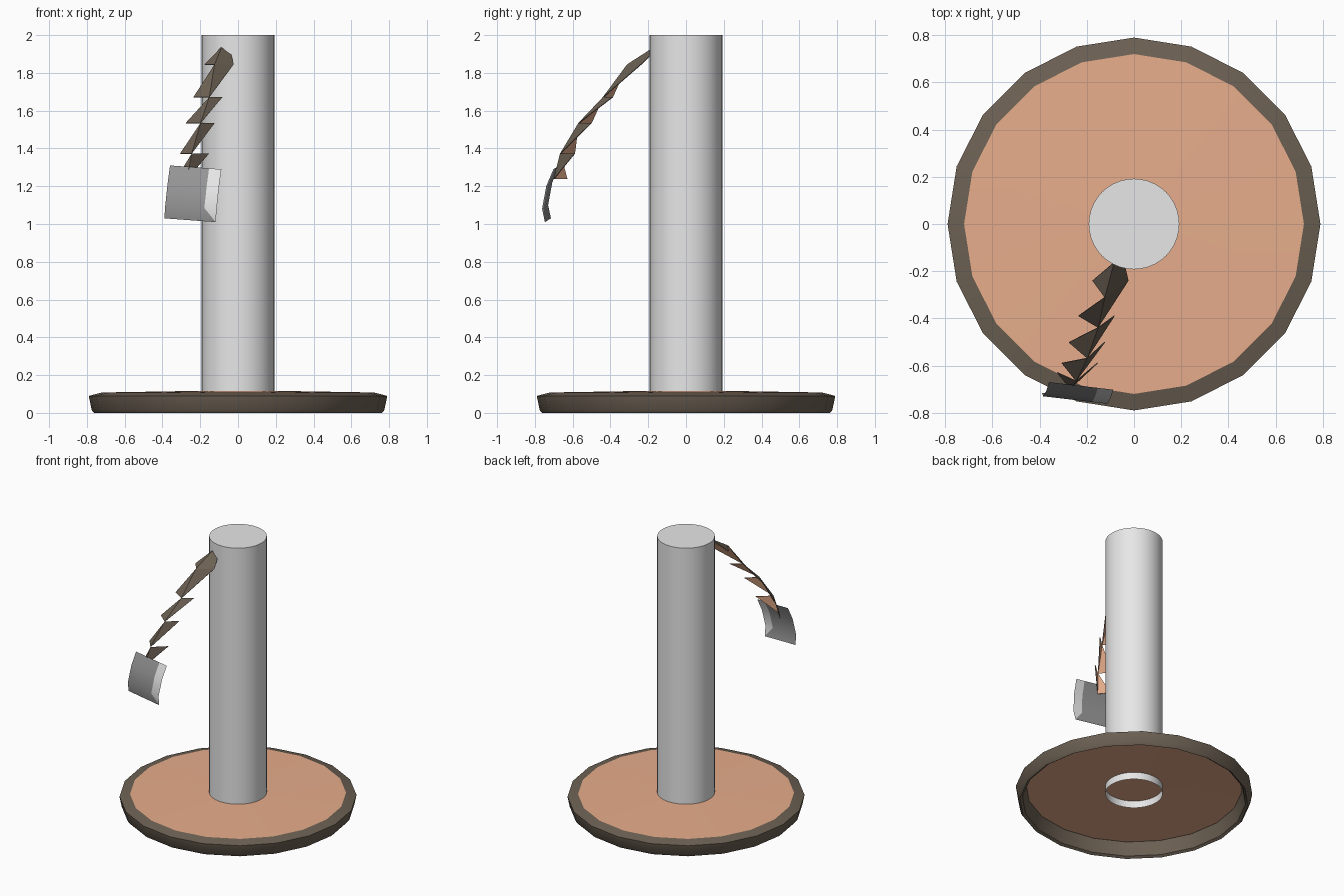
import bpy, bmesh, math
from mathutils import Vector

if "Cube" in bpy.data.objects:
    bpy.data.objects.remove(bpy.data.objects["Cube"])


def material(name, rgb):
    m = bpy.data.materials.new(name)
    m.diffuse_color = (*rgb, 1)
    m.use_nodes = True
    m.node_tree.nodes["Principled BSDF"].inputs["Base Color"].default_value = m.diffuse_color
    return m


PALE = material("pale grey", (0.80, 0.80, 0.80))
GREY = material("mid grey", (0.30, 0.30, 0.30))
TAN = material("warm tan", (0.80, 0.42, 0.26))
BROWN = material("dark brown", (0.15, 0.118, 0.087))


def make(name, verts, faces, mats, indices=None, smooth=False, fix_normals=True):
    me = bpy.data.meshes.new(name)
    me.from_pydata([tuple(v) for v in verts], [], faces)
    for m in mats:
        me.materials.append(m)
    for i, p in enumerate(me.polygons):
        p.material_index = indices[i] if indices else 0
    if fix_normals:
        bm = bmesh.new()
        bm.from_mesh(me)
        bmesh.ops.recalc_face_normals(bm, faces=bm.faces)
        bm.to_mesh(me)
        bm.free()
    ob = bpy.data.objects.new(name, me)
    bpy.context.collection.objects.link(ob)
    if smooth:
        bpy.ops.object.select_all(action='DESELECT')
        bpy.context.view_layer.objects.active = ob
        ob.select_set(True)
        bpy.ops.object.shade_smooth_by_angle(angle=math.radians(30))
    return ob


def lathe(name, profile, sides, mat, cap=False, fix_normals=True):
    """Spin (radius, height) points around z; optionally cap the last ring."""
    verts = [(r * math.cos(2 * math.pi * k / sides), r * math.sin(2 * math.pi * k / sides), z)
             for r, z in profile for k in range(sides)]
    faces = []
    for j in range(len(profile) - 1):
        for k in range(sides):
            n = (k + 1) % sides
            faces.append((j * sides + k, j * sides + n, (j + 1) * sides + n, (j + 1) * sides + k))
    if cap:
        faces.append(tuple((len(profile) - 1) * sides + k for k in range(sides)))
    return make(name, verts, faces, [mat], smooth=True, fix_normals=fix_normals)


# Base: shallow tan top inside a brown rim that is hollow underneath
lathe("base_rim", [(0.72, 0.108), (0.79, 0.09), (0.775, 0.015), (0.762, 0.0),
                   (0.745, 0.012), (0.72, 0.106)], 20, BROWN)
lathe("base_top", [(0.72, 0.108), (0.19, 0.117), (0.05, 0.119)], 20, TAN, cap=True, fix_normals=False)

# Post: open at the bottom, poking through the base
lathe("post", [(0.192, 0.065), (0.192, 2.0)], 40, PALE, cap=True)

# Strand: folded ribbon with a ridge, left teeth pointing down and right teeth up
ridge = [(-0.085, -0.165, 1.94), (-0.124, -0.312, 1.845), (-0.152, -0.44, 1.672),
         (-0.198, -0.57, 1.535), (-0.245, -0.667, 1.373), (-0.27, -0.70, 1.24)]
tips = [(-0.10, -0.24, 1.845), (-0.159, -0.39, 1.672), (-0.20, -0.502, 1.535),
        (-0.23, -0.59, 1.373), (-0.25, -0.63, 1.24)]        # midpoint between each pair
left = [(x - 0.077, y, z) for x, y, z in tips]
right = [(x + 0.077, y, z) for x, y, z in tips]
verts = ridge + left + right + [(-0.04, -0.17, 1.915)]
faces = [(0, 1, 11, 16)]
for i in range(5):
    faces.append((i, 6 + i, i + 1))                # left tooth
    if i < 4:
        faces.append((i + 1, i + 2, 11 + i))       # right tooth
strand = make("strand", verts, faces, [BROWN, TAN], fix_normals=False)
# brown outside, tan inside
solid = strand.modifiers.new("lining", 'SOLIDIFY')
solid.thickness = 0.004
solid.offset = -1
solid.material_offset = 1

# Tag: bent sheet at the strand's end with a pale strip down one side
edge = [(-0.36, -0.67, 1.31), (-0.372, -0.708, 1.22), (-0.385, -0.73, 1.10), (-0.39, -0.715, 1.03)]
across = Vector((0.272, -0.032, -0.02))
verts = [Vector(p) + across * u for p in edge[:3] for u in (0, 0.76, 1)]
verts += [Vector(edge[3]), Vector(edge[3]) + across]
faces, idx = [], []
for r in range(2):
    a = r * 3
    faces += [(a, a + 3, a + 4, a + 1), (a + 1, a + 4, a + 5, a + 2)]
    idx += [0, 1]
faces += [(6, 9, 10, 7), (7, 10, 8)]
idx += [0, 1]
make("tag", verts, faces, [GREY, PALE], idx, smooth=True, fix_normals=False)
